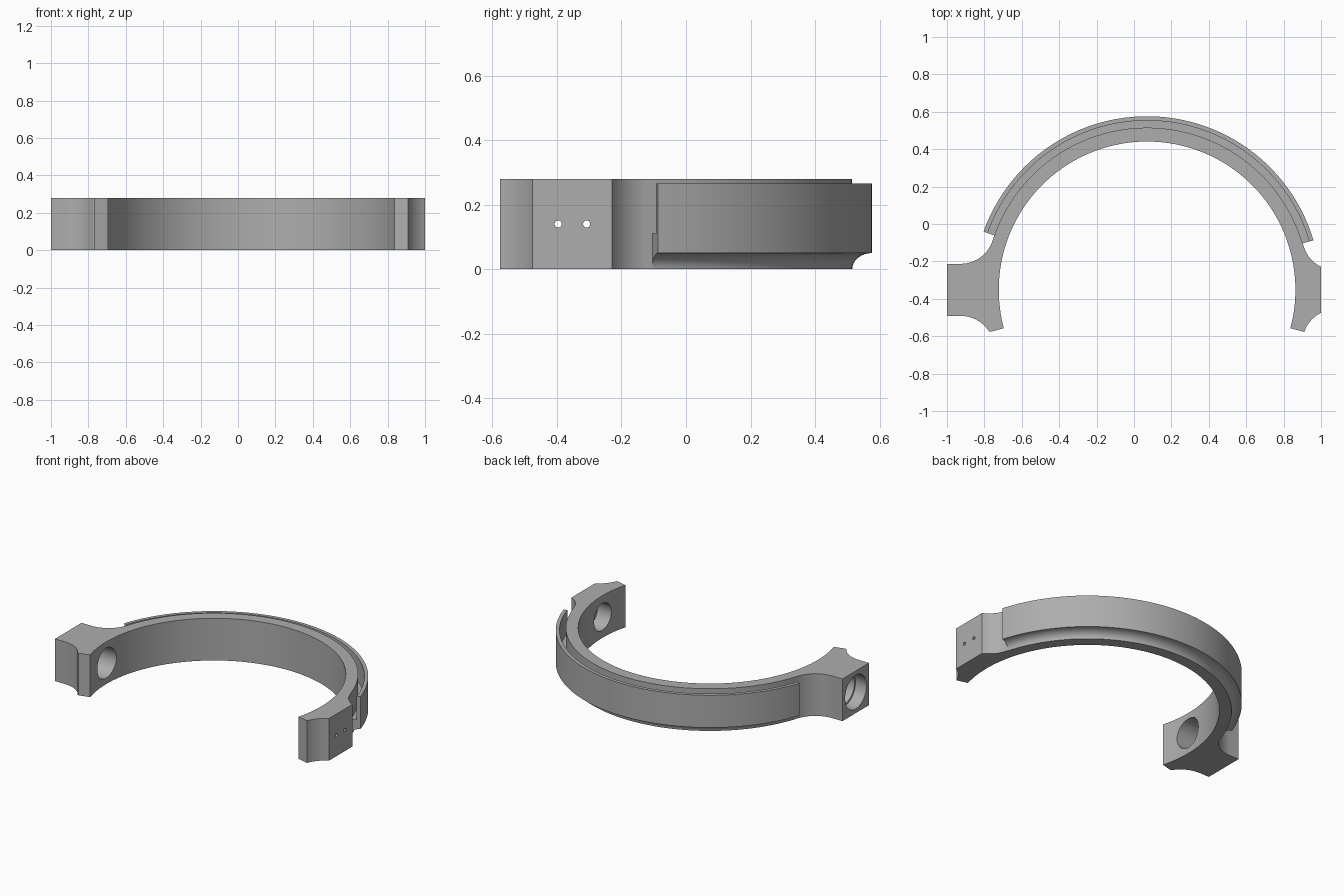
import bpy, bmesh, math
from math import cos, sin, radians, atan2, pi
from mathutils import Matrix

if "Cube" in bpy.data.objects:
    bpy.data.objects.remove(bpy.data.objects["Cube"], do_unlink=True)

CX, CY = 0.07, -0.352                      # ring centre
R_IN, R_RING, R_SLOT, R_OUT = 0.793, 0.867, 0.905, 0.928
HEIGHT, LIP_TOP, SLOT_FLOOR, COVE = 0.28, 0.265, 0.11, 0.05
END = radians(15)                          # ring runs this far past the half circle
FILLET = 0.18

grey = bpy.data.materials.new("plain grey")
grey.use_nodes = True
grey.diffuse_color = (0.42, 0.42, 0.42, 1)
grey.node_tree.nodes["Principled BSDF"].inputs["Base Color"].default_value = (0.42, 0.42, 0.42, 1)


def arc(cx, cy, r, a0, a1, n):
    return [(cx + r * cos(a0 + (a1 - a0) * i / n), cy + r * sin(a0 + (a1 - a0) * i / n))
            for i in range(n + 1)]


def make_object(name, bm):
    bmesh.ops.recalc_face_normals(bm, faces=bm.faces)
    mesh = bpy.data.meshes.new(name)
    bm.to_mesh(mesh)
    bm.free()
    mesh.materials.append(grey)
    obj = bpy.data.objects.new(name, mesh)
    bpy.context.collection.objects.link(obj)
    return obj


def activate(obj):
    bpy.ops.object.select_all(action='DESELECT')
    obj.select_set(True)
    bpy.context.view_layer.objects.active = obj


def mount_outline(sign, edge, half, fx, fy):
    """Outline of one mount, from the upper fillet down to the ring end."""
    upper = arc(fx, fy, FILLET, atan2(-fy, -fx), atan2(half - fy, min(edge, fx) - fx), 14)
    upper.append((edge, half))
    lower = [(x, -y) for x, y in reversed(upper) if atan2(y, x) < END]
    lower.append((R_RING * cos(END), -R_RING * sin(END)))
    return [(sign * x, y) for x, y in upper + lower]


# Ring body with both mounts, extruded from one outline
right_mount = mount_outline(-1, 1.07, 0.139, 0.997, 0.319)
left_mount = mount_outline(1, 0.93, 0.123, 1.01, 0.284)
a0 = atan2(left_mount[0][1], left_mount[0][0])
a1 = atan2(right_mount[0][1], right_mount[0][0])
outline = (arc(0, 0, R_RING, a0, a1, 80)[1:-1] + right_mount
           + arc(0, 0, R_IN, pi + END, -END, 110) + left_mount[::-1])
clean = []
for p in outline:
    if not clean or math.dist(p, clean[-1]) > 1e-4:
        clean.append(p)
bm = bmesh.new()
base = bm.faces.new([bm.verts.new((CX + x, CY + y, 0)) for x, y in clean])
top = bmesh.ops.extrude_face_region(bm, geom=[base], use_keep_orig=True)["geom"]
bmesh.ops.translate(bm, vec=(0, 0, HEIGHT), verts=[v for v in top if isinstance(v, bmesh.types.BMVert)])
body = make_object("ring_body", bm)


# Bores along x
def bore(x0, x1, radius, y=CY):
    bm = bmesh.new()
    bmesh.ops.create_cone(bm, cap_ends=True, segments=40, radius1=radius, radius2=radius, depth=x1 - x0)
    bmesh.ops.transform(bm, verts=bm.verts, matrix=Matrix.Translation(((x0 + x1) / 2, y, HEIGHT / 2))
                        @ Matrix.Rotation(pi / 2, 4, 'Y'))
    cutter = make_object("bore_cutter", bm)
    cutter.hide_render = True
    mod = body.modifiers.new("bore", 'BOOLEAN')
    mod.operation, mod.solver, mod.object = 'DIFFERENCE', 'EXACT', cutter
    activate(body)
    bpy.ops.object.modifier_apply(modifier=mod.name)
    bpy.data.objects.remove(cutter, do_unlink=True)


bore(-1.1, -0.6, 0.1)            # through hole in the right mount
bore(-1.1, -0.92, 0.112)         # its wider mouth
bore(0.7, 0.96, 0.09)            # blind pocket in the left mount
for dy in (-0.044, 0.044):       # pin holes
    bore(0.9, 1.1, 0.011, CY + dy)

# Outer lip: slotted profile with a scooped lower edge, swept round the ring
cove = [(R_OUT - (R_OUT - R_RING) * cos(t), COVE * sin(t)) for t in (pi / 2 * i / 8 for i in range(9))]
profile = [(R_RING - 0.012, 0.01)] + cove + [(R_OUT, LIP_TOP), (R_SLOT, LIP_TOP),
                                            (R_SLOT, SLOT_FLOOR), (R_RING - 0.012, SLOT_FLOOR)]
bm = bmesh.new()
rings = [[bm.verts.new((CX + r * c, CY + r * s, z)) for r, z in profile]
         for c, s in arc(0, 0, 1, radians(16.6), radians(160.4), 90)]
count = len(profile)
for a, b in zip(rings, rings[1:]):
    for i in range(count):
        j = (i + 1) % count
        bm.faces.new((a[i], a[j], b[j], b[i]))
bm.faces.new(rings[0])
bm.faces.new(rings[-1])
lip = make_object("outer_lip", bm)

for obj in (body, lip):
    activate(obj)
    bpy.ops.object.shade_smooth_by_angle(angle=radians(30))
